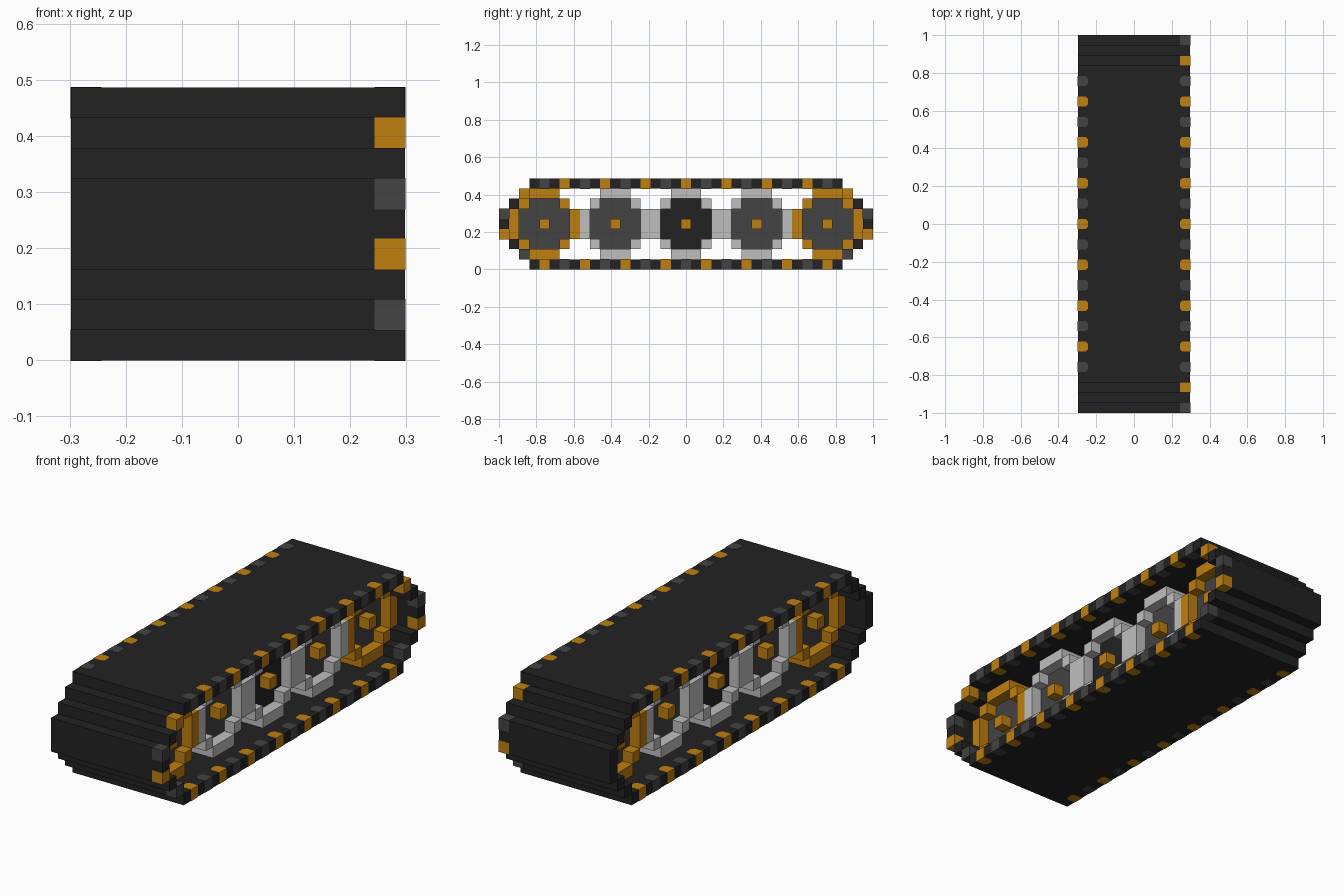
import bpy
import bmesh

if "Cube" in bpy.data.objects:
    bpy.data.objects.remove(bpy.data.objects["Cube"], do_unlink=True)

U = 2 / 37          # one block
HALF = 5.5          # half width in blocks


def material(name, rgb):
    m = bpy.data.materials.new(name)
    m.use_nodes = True
    m.diffuse_color = (*rgb, 1)
    bsdf = next(n for n in m.node_tree.nodes if n.type == 'BSDF_PRINCIPLED')
    bsdf.inputs["Base Color"].default_value = (*rgb, 1)
    bsdf.inputs["Roughness"].default_value = 0.9
    return m


BLACK = material("black rubber", (0.016, 0.016, 0.016))
DARK = material("dark grey", (0.056, 0.056, 0.056))
LIGHT = material("light grey", (0.52, 0.52, 0.52))
GOLD = material("gold", (0.53, 0.215, 0.005))


def prism(bm, pts, axis, lo, hi):
    """Extrude an outline along x (outline in y, z) or z (outline in x, y). Units are blocks."""
    def place(a, b, t):
        x, y, z = (t, a, b) if axis == 'x' else (a, b, t)
        return (x * U, y * U, z * U)
    face = bm.faces.new([bm.verts.new(place(a, b, lo)) for a, b in pts])
    out = bmesh.ops.extrude_face_region(bm, geom=[face])
    top = [v for v in out["geom"] if isinstance(v, bmesh.types.BMVert)]
    d = (hi - lo) * U
    bmesh.ops.translate(bm, verts=top, vec=(d, 0, 0) if axis == 'x' else (0, 0, d))


def block(bm, y0, y1, z0, z1, x0, x1):
    prism(bm, [(y0, z0), (y1, z0), (y1, z1), (y0, z1)], 'x', x0, x1)


def finish(bm, name, mat):
    bmesh.ops.recalc_face_normals(bm, faces=bm.faces)
    me = bpy.data.meshes.new(name)
    bm.to_mesh(me)
    bm.free()
    me.materials.append(mat)
    ob = bpy.data.objects.new(name, me)
    bpy.context.collection.objects.link(ob)


# Track band: top and bottom runs with stepped ends
bm = bmesh.new()
for z in (0, 8):
    block(bm, -15.5, 15.5, z, z + 1, -HALF, HALF)
for s in (-1, 1):
    for y, z0, z1 in ((16, 1, 2), (17, 2, 3), (18, 3, 6), (17, 6, 7), (16, 7, 8)):
        block(bm, s * y - 0.5, s * y + 0.5, z0, z1, -HALF, HALF)
finish(bm, "track_band", BLACK)


# Track studs: alternating colours along both edges, inner corners cut
E, C = 0.02, 0.22
studs = {"gold_studs": (bmesh.new(), GOLD), "grey_studs": (bmesh.new(), DARK)}
for y in range(-14, 15, 2):
    for z in (0, 8):
        gold = (y % 4 == 0) == (z == 8)
        bm = studs["gold_studs" if gold else "grey_studs"][0]
        for s in (-1, 1):
            a, b = s * (HALF - 1), s * (HALF + E)
            prism(bm, [(b, y - .5), (a + s * C, y - .5), (a, y - .5 + C),
                       (a, y + .5 - C), (a + s * C, y + .5), (b, y + .5)],
                  'z', z - E, z + 1 + E)

# End studs, on the left edge only
for s in (-1, 1):
    for y, z, key in ((16, 1, "grey_studs"), (18, 3, "gold_studs"),
                      (18, 5, "grey_studs"), (16, 7, "gold_studs")):
        bm = studs[key][0]
        block(bm, s * y - .5 - E, s * y + .5 + E, z - E, z + 1 + E, HALF - 1, HALF + E)
for name, (bm, mat) in studs.items():
    finish(bm, name, mat)

# Road wheels: rim, recessed disc and hub
CROSS = [(-1.5, -2.5), (1.5, -2.5), (1.5, -1.5), (2.5, -1.5), (2.5, 1.5), (1.5, 1.5),
         (1.5, 2.5), (-1.5, 2.5), (-1.5, 1.5), (-2.5, 1.5), (-2.5, -1.5), (-1.5, -1.5)]
for i in range(5):
    cy, cz = (i - 2) * 7, 4.5
    bm = bmesh.new()
    for s in (-1, 1):
        block(bm, cy - 1.5, cy + 1.5, cz + s * 3 - .5, cz + s * 3 + .5, -3.5, 3.5)
        block(bm, cy + s * 3 - .5, cy + s * 3 + .5, cz - 1.5, cz + 1.5, -3.5, 3.5)
        for t in (-1, 1):
            block(bm, cy + s * 2 - .5, cy + s * 2 + .5,
                  cz + t * 2 - .5, cz + t * 2 + .5, -3.5, 3.5)
    finish(bm, f"wheel_rim_{i + 1}", GOLD if i in (0, 4) else LIGHT)

    bm = bmesh.new()
    prism(bm, [(cy + y, cz + z) for y, z in CROSS], 'x', -2.5, 2.5)
    finish(bm, f"wheel_disc_{i + 1}", BLACK if i == 2 else DARK)

    bm = bmesh.new()
    block(bm, cy - .5, cy + .5, cz - .5, cz + .5, -3.5, 3.5)
    finish(bm, f"wheel_hub_{i + 1}", GOLD)
